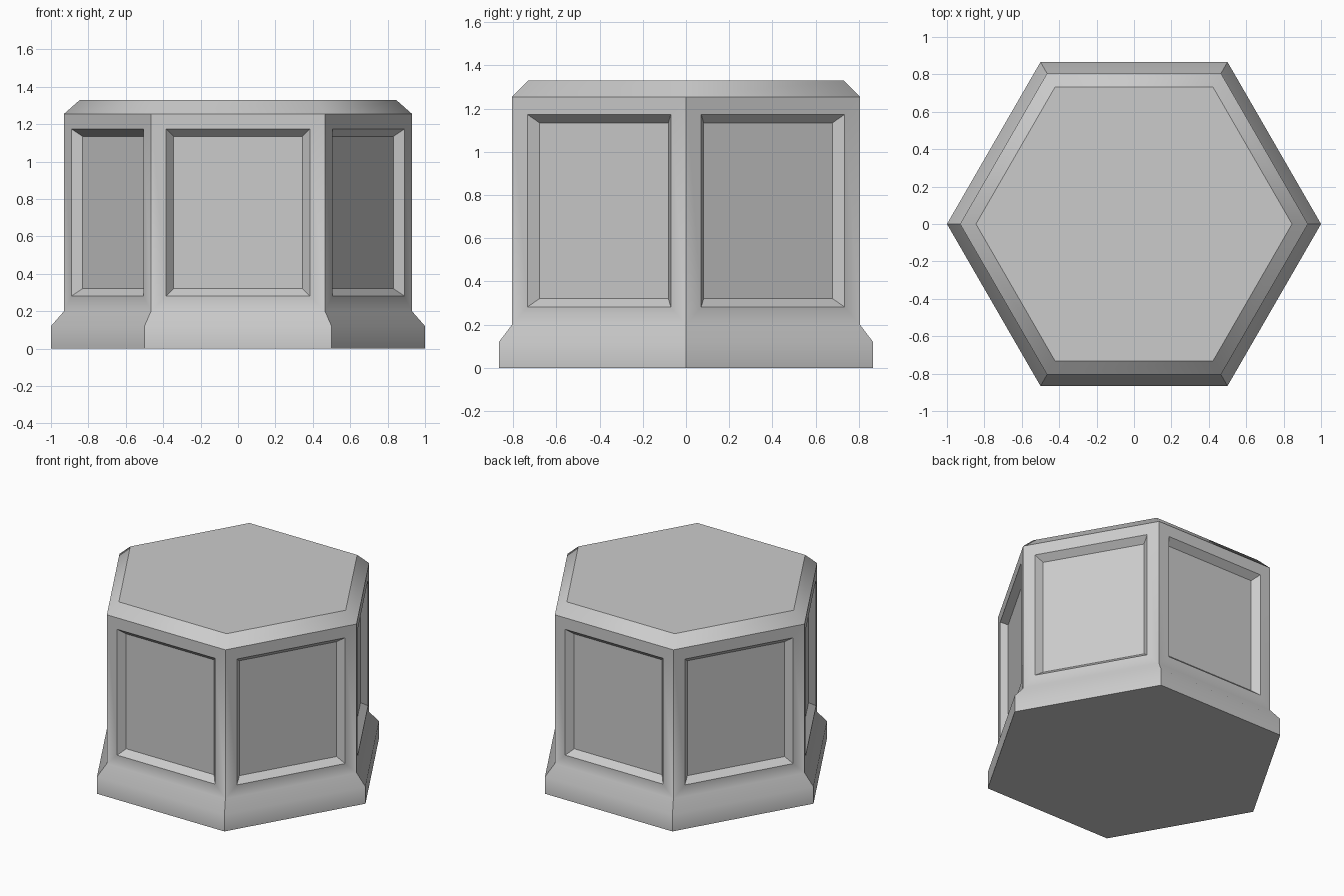
import bpy, bmesh
from math import cos, sin, pi, radians

if "Cube" in bpy.data.objects:
    bpy.data.objects.remove(bpy.data.objects["Cube"])

SIDES = 6
# (corner radius, height) from the foot up to the top rim
PROFILE = [(1.0, 0.0), (1.0, 0.12), (0.93, 0.20), (0.93, 1.255), (0.845, 1.33)]
PANEL_BAND = 2

bm = bmesh.new()
rings = [[bm.verts.new((r * cos(i * 2 * pi / SIDES), r * sin(i * 2 * pi / SIDES), z))
          for i in range(SIDES)] for r, z in PROFILE]

# Base, body and chamfer bands
panels = []
for b, (low, high) in enumerate(zip(rings, rings[1:])):
    for i in range(SIDES):
        j = (i + 1) % SIDES
        face = bm.faces.new((low[i], low[j], high[j], high[i]))
        if b == PANEL_BAND:
            panels.append(face)

# Flat top and bottom
bm.faces.new(rings[-1])
bm.faces.new(rings[0][::-1])
bm.normal_update()

# Sunken side panels: flat frame, then sloped recess
bmesh.ops.inset_individual(bm, faces=panels, thickness=0.115, depth=0)
bm.normal_update()
bmesh.ops.inset_individual(bm, faces=panels, thickness=0.055, depth=-0.045)
bm.normal_update()

mesh = bpy.data.meshes.new("hexagonal_pedestal")
bm.to_mesh(mesh)
bm.free()
pedestal = bpy.data.objects.new("hexagonal_pedestal", mesh)
bpy.context.collection.objects.link(pedestal)
bpy.context.view_layer.objects.active = pedestal
pedestal.select_set(True)
bpy.ops.object.shade_smooth_by_angle(angle=radians(42))
